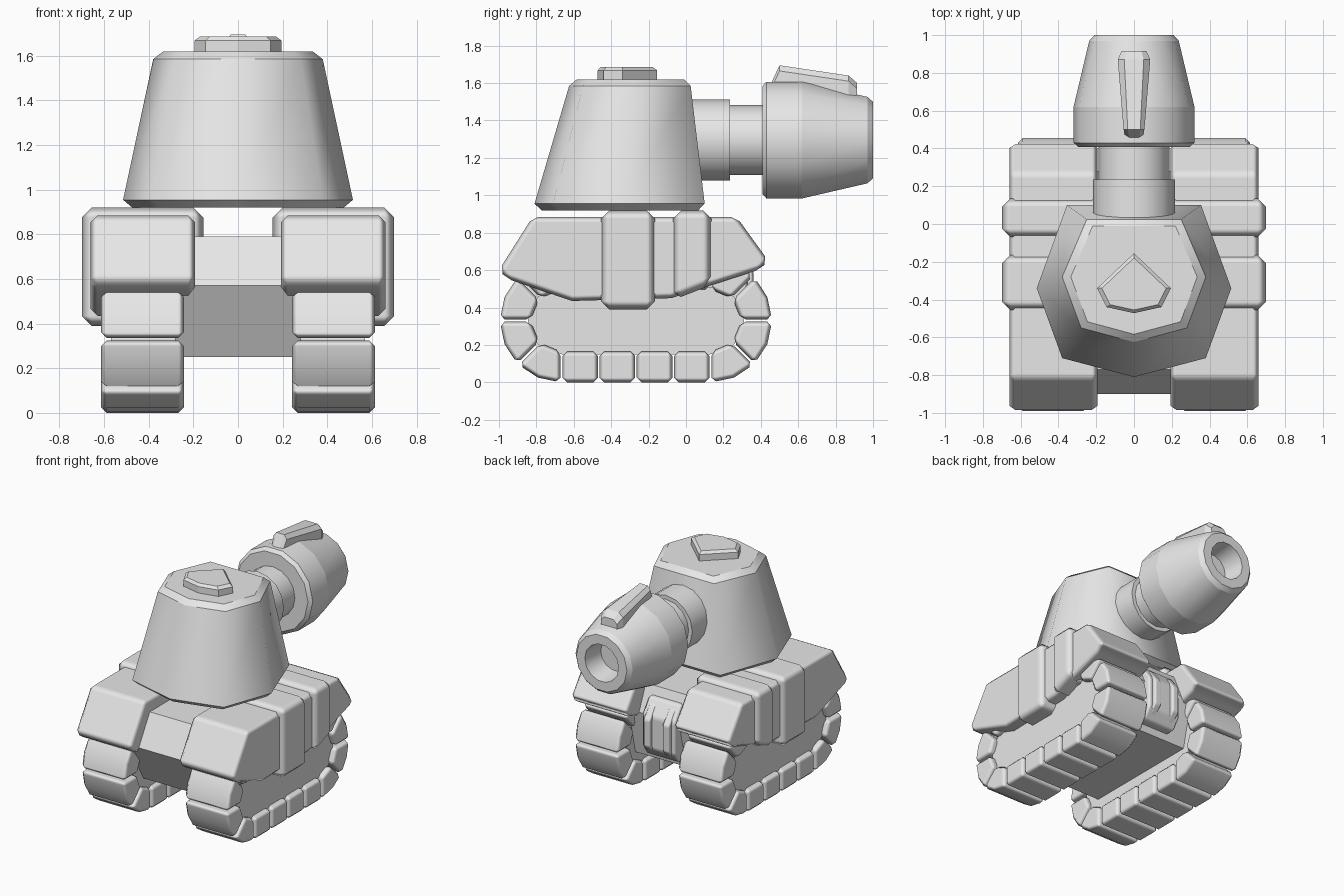
import bpy, bmesh, math
from mathutils import Vector

cube = bpy.data.objects.get("Cube")
if cube:
    bpy.data.objects.remove(cube, do_unlink=True)

grey = bpy.data.materials.new("plain_grey")
grey.use_nodes = True
grey.diffuse_color = (0.8, 0.8, 0.8, 1)
grey.node_tree.nodes["Principled BSDF"].inputs["Base Color"].default_value = (0.8, 0.8, 0.8, 1)


def finish(name, bm, smooth):
    """Turn a bmesh into a named grey object."""
    bmesh.ops.recalc_face_normals(bm, faces=bm.faces)
    for face in bm.faces:
        face.smooth = smooth
    mesh = bpy.data.meshes.new(name)
    bm.to_mesh(mesh)
    bm.free()
    mesh.materials.append(grey)
    obj = bpy.data.objects.new(name, mesh)
    bpy.context.collection.objects.link(obj)
    return obj


def loft(name, rings, smooth=True):
    """Skin a row of rings and cap both ends; ring edges stay sharp."""
    bm = bmesh.new()
    loops = [[bm.verts.new(p) for p in ring] for ring in rings]
    n = len(loops[0])
    for a, b in zip(loops, loops[1:]):
        for i in range(n):
            j = (i + 1) % n
            bm.faces.new((a[i], a[j], b[j], b[i]))
    bm.faces.new(loops[0])
    bm.faces.new(loops[-1])
    for loop in loops:
        for i in range(n):
            bm.edges.get((loop[i], loop[(i + 1) % n])).smooth = False
    return finish(name, bm, smooth)


def lathe(name, profile, sides):
    """Revolve (y, radius) points around the gun axis."""
    angles = [math.tau * i / sides for i in range(sides)]
    return loft(name, [[(r * math.cos(a), y, GUN_Z + r * math.sin(a)) for a in angles]
                       for y, r in profile])


def prism(name, profiles, x0, x1, bevel, mirror=True):
    """Extrude (y, z) outlines along x, optionally mirrored, with soft bevels."""
    bm = bmesh.new()
    for outline in profiles:
        a = [bm.verts.new((x0, y, z)) for y, z in outline]
        b = [bm.verts.new((x1, y, z)) for y, z in outline]
        bm.faces.new(a)
        bm.faces.new(b)
        for i in range(len(a)):
            j = (i + 1) % len(a)
            bm.faces.new((a[i], a[j], b[j], b[i]))
    obj = finish(name, bm, bevel > 0)
    if mirror:
        obj.modifiers.new("mirror", 'MIRROR').use_mirror_merge = False
    if bevel:
        mod = obj.modifiers.new("bevel", 'BEVEL')
        mod.width = bevel
        mod.segments = 1
        mod.limit_method = 'ANGLE'
        mod.angle_limit = math.radians(25)
        mod.harden_normals = True
    return obj


def box(y0, y1, z0, z1):
    return [(y0, z0), (y1, z0), (y1, z1), (y0, z1)]


def mirrored(points):
    """Complete a half outline that starts and ends on or beside the centre line."""
    return points + [(-x, y) for x, y in reversed(points) if x > 0]


def scaled(points, s, cy, z):
    return [(x * s, cy + (y - cy) * s, z) for x, y in points]


# Hull between the tracks
prism("hull", [[(-0.9, 0.57), (-0.77, 0.79), (0.2, 0.79), (0.28, 0.6),
                (0.2, 0.25), (-0.72, 0.25)]], -0.3, 0.3, 0, mirror=False)
prism("rear_plate", [[(0.1, 0.3), (0.27, 0.3), (0.33, 0.38), (0.33, 0.62),
                      (0.25, 0.73), (0.1, 0.73)]], -0.14, 0.14, 0.02, mirror=False)
prism("rear_plate_rib", [[(0.1, 0.33), (0.29, 0.33), (0.36, 0.4), (0.36, 0.6),
                          (0.28, 0.7), (0.1, 0.7)]], 0.05, 0.11, 0.015)

# Tracks: straight links along the runs, wedge links around both ends
TRACK_Z, OUTER, INNER = 0.33, 0.33, 0.165
FRONT_Y, REAR_Y, LINKS = -0.665, 0.13, 4
step = (REAR_Y - FRONT_Y) / LINKS
links = []
for i in range(LINKS):
    y0, y1 = FRONT_Y + i * step + 0.004, FRONT_Y + (i + 1) * step - 0.004
    links.append(box(y0, y1, TRACK_Z - OUTER, TRACK_Z - INNER))
    links.append(box(y0, y1, TRACK_Z + INNER, TRACK_Z + OUTER))
for centre, start in ((REAR_Y, -90), (FRONT_Y, 90)):
    for i in range(4):
        a = start + 45 * i
        spots = [(INNER, a + 2), (OUTER, a + 1), (OUTER, a + 22.5),
                 (OUTER, a + 44), (INNER, a + 43)]
        links.append([(centre + r * math.cos(math.radians(d)),
                       TRACK_Z + r * math.sin(math.radians(d))) for r, d in spots])
prism("track_links", links, 0.243, 0.614, 0.025)

# Recessed plate filling each track loop
plate = []
for centre, start in ((REAR_Y, -90), (FRONT_Y, 90)):
    for i in range(9):
        t = math.radians(start + 22.5 * i)
        plate.append((centre + 0.18 * math.cos(t), TRACK_Z + 0.18 * math.sin(t)))
prism("track_side_plate", [plate], 0.28, 0.57, 0)

# Fenders and the bands wrapped around them
prism("fender", [[(-1.0, 0.6), (-0.82, 0.885), (0.27, 0.885), (0.44, 0.65),
                  (0.4, 0.605), (-0.08, 0.45), (-0.61, 0.435), (-0.96, 0.555)]],
      0.193, 0.66, 0.035)
prism("front_fender_band", [box(-0.455, -0.165, 0.39, 0.92)], 0.155, 0.70, 0.045)
prism("rear_fender_band", [[(-0.07, 0.92), (0.135, 0.92), (0.135, 0.52), (-0.07, 0.44)]],
      0.155, 0.70, 0.045)

# Seven-sided turret with chamfered rims
base = mirrored([(0, -0.81), (0.38, -0.71), (0.515, -0.34), (0.355, 0.1)])
crown = mirrored([(0, -0.625), (0.28, -0.55), (0.38, -0.28), (0.25, 0.025)])
loft("turret", [scaled(base, 0.92, -0.33, 0.92), scaled(base, 1, 0, 0.955),
                scaled(crown, 1, 0, 1.585), scaled(crown, 0.88, -0.28, 1.62)])
hatch = mirrored([(0, -0.155), (0.195, -0.34), (0.145, -0.44), (0, -0.472)])
loft("turret_hatch", [scaled(hatch, 1, 0, 1.6), scaled(hatch, 1, 0, 1.668),
                      scaled(hatch, 0.87, -0.34, 1.687)], smooth=False)

# Gun
GUN_Z = 1.295
lathe("gun_collar", [(-0.1, 0.217), (0.235, 0.217)], 16)
lathe("gun_neck", [(-0.1, 0.187), (0.5, 0.187)], 16)
lathe("muzzle", [(0.408, 0.295), (0.43, 0.32), (0.62, 0.32), (0.97, 0.237),
                 (1.0, 0.21), (1.0, 0.14), (0.84, 0.12)], 14)

# Sight block on the muzzle
sight = []
for y, w, top in ((0.458, 0.045, 1.605), (0.5, 0.055, 1.695),
                  (0.87, 0.086, 1.64), (0.915, 0.066, 1.6)):
    sight.append([(-w, y, 1.48), (-w, y, top - 0.03), (-w * 0.6, y, top),
                  (w * 0.6, y, top), (w, y, top - 0.03), (w, y, 1.48)])
loft("muzzle_sight", sight, smooth=False)
